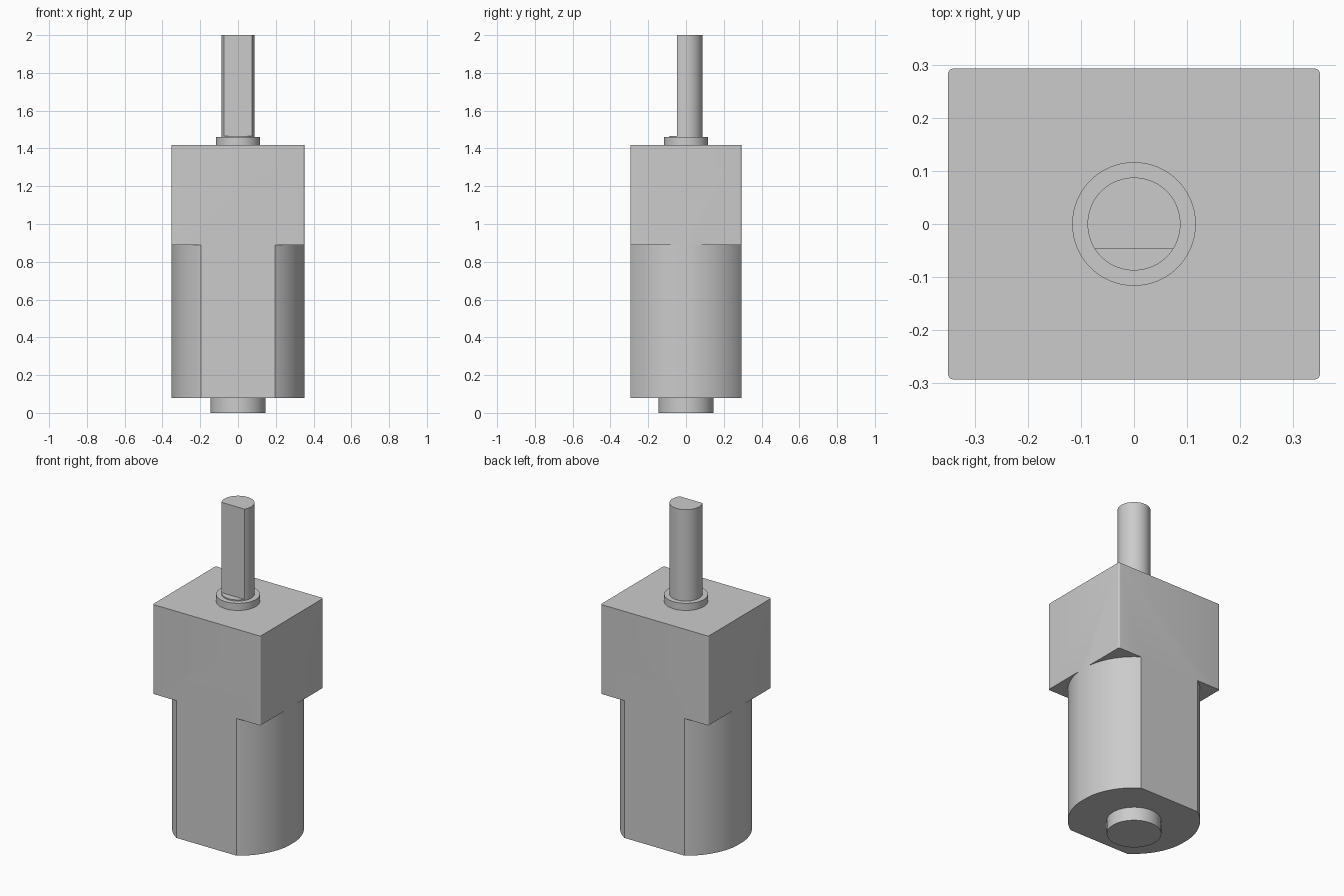
import bpy
import bmesh
from math import radians
from mathutils import Matrix

cube = bpy.data.objects.get("Cube")
if cube:
    bpy.data.objects.remove(cube, do_unlink=True)

# One grey for the whole motor
GREY = (0.6, 0.6, 0.6, 1.0)
grey = bpy.data.materials.new("light grey metal")
grey.use_nodes = True
grey.diffuse_color = GREY
grey.node_tree.nodes["Principled BSDF"].inputs["Base Color"].default_value = GREY

HALF_X, HALF_Y = 0.352, 0.294
CAN_RADIUS = 0.354
BODY_BOTTOM, SHELF, BODY_TOP = 0.08, 0.89, 1.418
COLLAR_TOP, FLAT_BOTTOM, SHAFT_TOP = 1.46, 1.467, 2.0


def make_object(name, bm):
    mesh = bpy.data.meshes.new(name)
    bmesh.ops.recalc_face_normals(bm, faces=bm.faces)
    bm.to_mesh(mesh)
    bm.free()
    mesh.materials.append(grey)
    obj = bpy.data.objects.new(name, mesh)
    bpy.context.collection.objects.link(obj)
    return obj


def cylinder(name, radius, bottom, top):
    bm = bmesh.new()
    bmesh.ops.create_cone(bm, cap_ends=True, segments=128, radius1=radius,
                          radius2=radius, depth=top - bottom,
                          matrix=Matrix.Translation((0, 0, (bottom + top) / 2)))
    return make_object(name, bm)


def box(name, low, high, corner=0):
    bm = bmesh.new()
    bmesh.ops.create_cube(bm, size=1)
    for v in bm.verts:
        v.co = [lo + (c + 0.5) * (hi - lo) for c, lo, hi in zip(v.co, low, high)]
    if corner:
        upright = [e for e in bm.edges
                   if abs(e.verts[0].co.z - e.verts[1].co.z) > 0.01]
        bmesh.ops.bevel(bm, geom=upright, offset=corner, offset_type='OFFSET',
                        segments=6, profile=0.5, affect='EDGES')
    return make_object(name, bm)


def activate(obj):
    bpy.ops.object.select_all(action='DESELECT')
    obj.select_set(True)
    bpy.context.view_layer.objects.active = obj


def subtract(target, cutter):
    mod = target.modifiers.new("cut", 'BOOLEAN')
    mod.operation = 'DIFFERENCE'
    mod.solver = 'EXACT'
    mod.object = cutter
    activate(target)
    bpy.ops.object.modifier_apply(modifier=mod.name)
    bpy.data.objects.remove(cutter, do_unlink=True)


# Gearbox and motor can: one block whose lower part is turned to a flat-sided can
body = box("motor_body", (-HALF_X, -HALF_Y, BODY_BOTTOM),
           (HALF_X, HALF_Y, BODY_TOP), corner=0.01)
turning = box("turning_cutter", (-1, -1, -0.2), (1, 1, SHELF))
subtract(turning, cylinder("can_core", CAN_RADIUS, -0.5, 1.2))
subtract(body, turning)

# Rear boss and front collar
boss = cylinder("rear_boss", 0.146, 0, BODY_BOTTOM)
collar = cylinder("shaft_collar", 0.117, BODY_TOP, COLLAR_TOP)

# Output shaft with a flat milled on the front
shaft = cylinder("output_shaft", 0.088, COLLAR_TOP, SHAFT_TOP)
subtract(shaft, box("flat_cutter", (-0.3, -0.3, FLAT_BOTTOM), (0.3, -0.047, 2.2)))

for part in (body, boss, collar, shaft):
    activate(part)
    bpy.ops.object.shade_smooth_by_angle(angle=radians(25))
